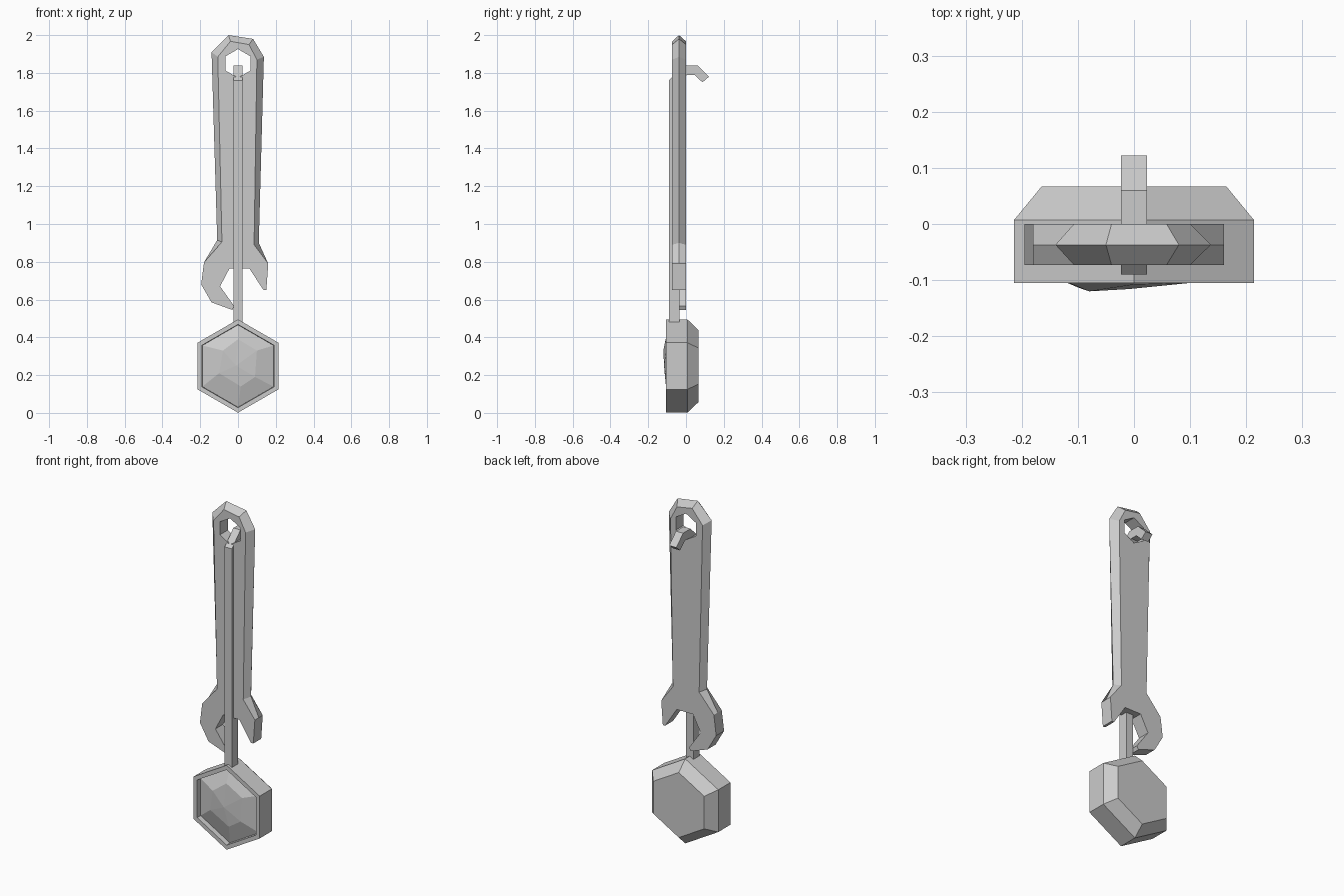
import bpy, bmesh
from math import sin, cos, pi

if "Cube" in bpy.data.objects:
    bpy.data.objects.remove(bpy.data.objects["Cube"])


def finish(name, bm):
    bmesh.ops.recalc_face_normals(bm, faces=bm.faces)
    mesh = bpy.data.meshes.new(name)
    bm.to_mesh(mesh)
    bm.free()
    obj = bpy.data.objects.new(name, mesh)
    bpy.context.collection.objects.link(obj)
    return obj


def ring(bm, points):
    return [bm.verts.new(p) for p in points]


def bridge(bm, a, b):
    n = len(a)
    for i in range(n):
        j = (i + 1) % n
        bm.faces.new((a[i], a[j], b[j], b[i]))


def hexagon(r, y, z=0.248):
    return [(r * cos(pi / 2 - k * pi / 3), y, z + r * sin(pi / 2 - k * pi / 3))
            for k in range(6)]


# Ladle bowl: bevelled back, straight wall, rim and hollow inside
bm = bmesh.new()
profile = [(0.19, 0.067), (0.247, 0.007), (0.247, -0.105), (0.22, -0.105),
           (0.215, 0.0), (0.17, 0.045)]
rings = [ring(bm, hexagon(r, y)) for r, y in profile]
for a, b in zip(rings, rings[1:]):
    bridge(bm, a, b)
bm.faces.new(rings[0])
bm.faces.new(rings[-1])
finish("ladle_bowl", bm)

# Faceted heap filling the bowl
bm = bmesh.new()
floor = ring(bm, hexagon(0.215, -0.02))
edge = ring(bm, hexagon(0.218, -0.075))
crest = ring(bm, [(0, -0.108, 0.39), (0.10, -0.105, 0.33), (0.09, -0.105, 0.19),
                  (0.015, -0.106, 0.14), (-0.10, -0.113, 0.21), (-0.08, -0.12, 0.33)])
peak = bm.verts.new((-0.01, -0.116, 0.25))
bm.faces.new(floor)
bridge(bm, floor, edge)
bridge(bm, edge, crest)
for i in range(6):
    bm.faces.new((crest[i], crest[(i + 1) % 6], peak))
finish("ladle_contents", bm)

# Ladle handle: square bar with its hook passing through the wrench hole
bm = bmesh.new()
side = [(-0.09, 0.47), (-0.09, 1.76), (-0.01, 1.84), (0.06, 1.84), (0.122, 1.78),
        (0.087, 1.75), (0.045, 1.79), (0.005, 1.79), (-0.035, 1.75), (-0.035, 0.47)]
left, right = [ring(bm, [(x, y, z) for y, z in side]) for x in (-0.023, 0.023)]
bridge(bm, left, right)
bm.faces.new(left)
bm.faces.new(right)
finish("ladle_handle", bm)

# Wrench: outline at mid thickness, narrower faces along the bevelled handle
outline = [(-0.14, 1.91), (-0.05, 2.0), (0.08, 1.98), (0.137, 1.885),
           (0.11, 0.90), (0.16, 0.79), (0.15, 0.65), (0.135, 0.65),
           (0.06, 0.765), (-0.045, 0.765), (-0.095, 0.67), (-0.02, 0.565),
           (-0.03, 0.545), (-0.14, 0.585), (-0.195, 0.68), (-0.18, 0.797),
           (-0.11, 0.915)]
face = list(outline)
face[:5] = [(-0.107, 1.885), (-0.04, 1.967), (0.058, 1.95), (0.10, 1.87), (0.085, 0.89)]
face[16] = (-0.085, 0.905)

bm = bmesh.new()
mid = ring(bm, [(x, -0.037, z) for x, z in outline])
holes = []
for y in (-0.073, 0.0):
    cap = ring(bm, [(x, y, z) for x, z in face])
    hole = ring(bm, hexagon(0.076, y, 1.85))
    bridge(bm, mid, cap)
    edges = []
    for loop in (cap, hole):
        for i, v in enumerate(loop):
            w = loop[(i + 1) % len(loop)]
            edges.append(bm.edges.get((v, w)) or bm.edges.new((v, w)))
    bmesh.ops.triangle_fill(bm, edges=edges, use_beauty=True)
    holes.append(hole)
bridge(bm, *holes)
finish("wrench", bm)
